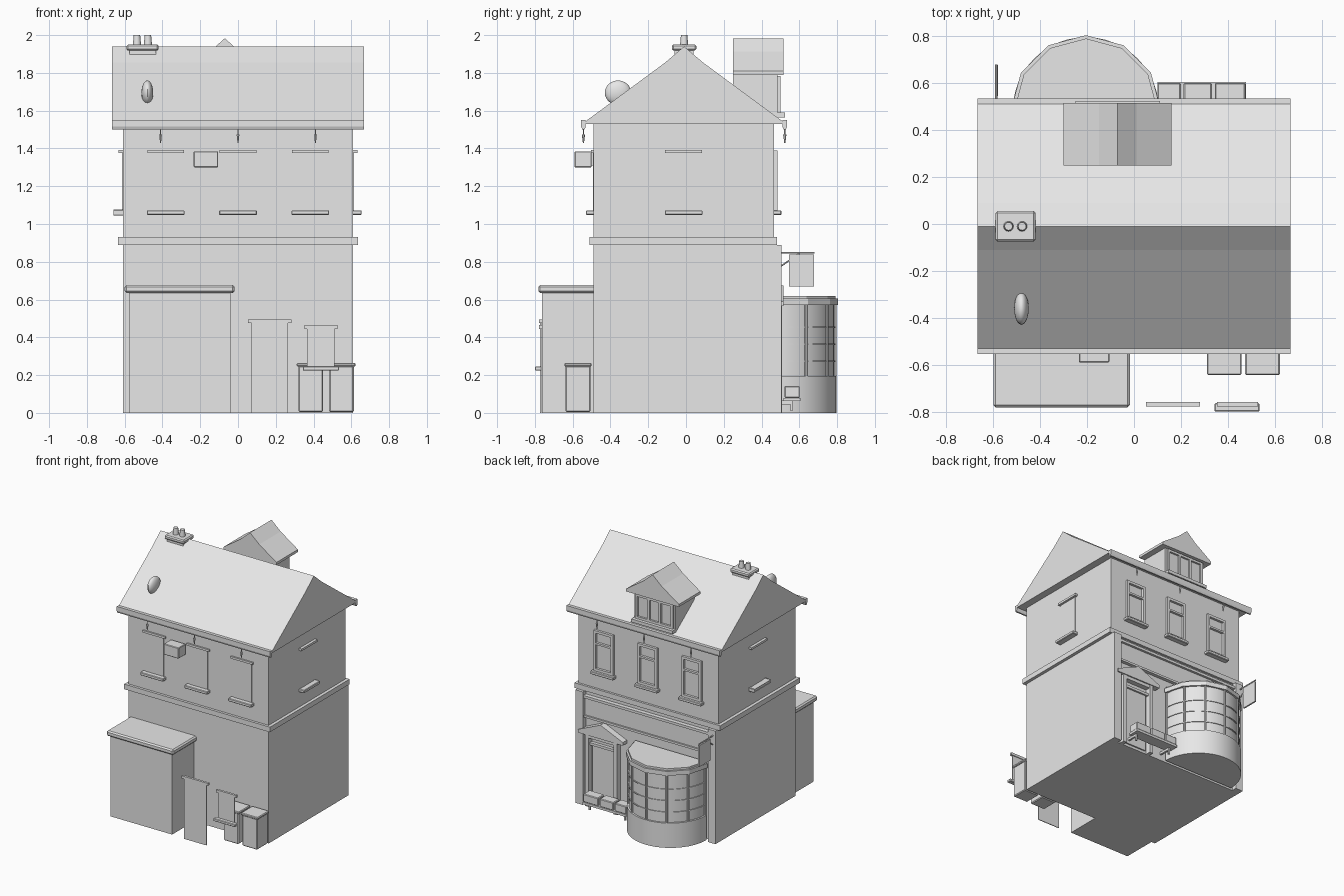
import bpy, bmesh, math
from mathutils import Vector

if "Cube" in bpy.data.objects:
    bpy.data.objects.remove(bpy.data.objects["Cube"])

grey = bpy.data.materials.new("plain_grey")
grey.diffuse_color = (0.8, 0.8, 0.8, 1)
grey.use_nodes = True
grey.node_tree.nodes["Principled BSDF"].inputs["Base Color"].default_value = grey.diffuse_color


def finish(name, bm, smooth=False):
    bmesh.ops.recalc_face_normals(bm, faces=bm.faces)
    me = bpy.data.meshes.new(name)
    bm.to_mesh(me)
    bm.free()
    me.materials.append(grey)
    ob = bpy.data.objects.new(name, me)
    bpy.context.collection.objects.link(ob)
    if smooth:
        bpy.ops.object.select_all(action='DESELECT')
        ob.select_set(True)
        bpy.context.view_layer.objects.active = ob
        bpy.ops.object.shade_smooth_by_angle(angle=math.radians(35))
    return ob


def box(name, x0, x1, y0, y1, z0, z1, bevel=0):
    bm = bmesh.new()
    bmesh.ops.create_cube(bm, size=1)
    for v in bm.verts:
        v.co = ((x0 + x1) / 2 + v.co.x * (x1 - x0),
                (y0 + y1) / 2 + v.co.y * (y1 - y0),
                (z0 + z1) / 2 + v.co.z * (z1 - z0))
    if bevel:
        bmesh.ops.bevel(bm, geom=bm.edges[:], offset=bevel, segments=1, affect='EDGES')
    return finish(name, bm)


def prism(name, pts, axis, a, b, smooth=False):
    """Extrude a closed 2D outline along an axis from a to b."""
    def place(p, t):
        return {'x': (t, p[0], p[1]), 'y': (p[0], t, p[1]), 'z': (p[0], p[1], t)}[axis]
    bm = bmesh.new()
    face = bm.faces.new([bm.verts.new(place(p, a)) for p in pts])
    ext = bmesh.ops.extrude_face_region(bm, geom=[face])
    shift = Vector(place((0, 0), b - a))
    bmesh.ops.translate(bm, vec=shift, verts=[g for g in ext['geom'] if isinstance(g, bmesh.types.BMVert)])
    return finish(name, bm, smooth)


def rod(name, p, q, r1, r2=None, n=10):
    p, q = Vector(p), Vector(q)
    bm = bmesh.new()
    bmesh.ops.create_cone(bm, cap_ends=True, segments=n, radius1=r1,
                          radius2=r1 if r2 is None else r2, depth=(q - p).length)
    rot = (q - p).to_track_quat('Z', 'Y')
    for v in bm.verts:
        v.co = rot @ v.co + (p + q) / 2
    return finish(name, bm, True)


def arc(cx, cy, r, n):
    return [(cx + r * math.cos(math.pi * i / n), cy + r * math.sin(math.pi * i / n)) for i in range(n + 1)]


# Main walls, floor band and corner piers
box("lower_walls", -.61, .61, -.49, .465, 0, .9)
box("upper_walls", -.61, .61, -.49, .465, .92, 1.54)
box("floor_band", -.635, .635, -.51, .482, .89, .93)
for s in (-1, 1):
    box("shop_pier", s * .61, s * .545, .46, .505, 0, .89)

# Main roof with a soft kink near the ridge
prism("main_roof", [(-.55, 1.53), (-.11, 1.855), (-.01, 1.94), (.09, 1.855), (.53, 1.53)], 'x', -.668, .668)

# Gutters with small hanging brackets
for y in (-.543, .523):
    prism("gutter", [(y - .012, 1.55), (y + .012, 1.55), (y + .012, 1.515), (y + .006, 1.5),
                     (y - .006, 1.5), (y - .012, 1.515)], 'x', -.668, .668)
    for x in (-.41, 0, .41):
        rod("gutter_bracket", (x, y, 1.43), (x, y, 1.475), .003, .009, 6)
        rod("bracket_stem", (x, y, 1.475), (x, y, 1.505), .003, n=6)

# Chimney cap with two pots
box("chimney_base", -.575, -.435, -.06, .04, 1.86, 1.92)
box("chimney_cap", -.59, -.42, -.075, .055, 1.918, 1.95, .008)
for x in (-.535, -.477):
    rod("chimney_pot", (x, -.01, 1.945), (x, -.01, 2.0), .022, .017, 12)

# Dish on the front slope
bm = bmesh.new()
bmesh.ops.create_uvsphere(bm, u_segments=20, v_segments=12, radius=1)
for v in bm.verts:
    v.co = (-.48 + .031 * v.co.x, -.36 + .07 * v.co.y, 1.695 + .065 * v.co.z)
finish("roof_dish", bm, True)

# Dormer: walls, roof and three pane window
box("dormer_walls", -.25, .11, .25, .485, 1.56, 1.81)
prism("dormer_roof", [(-.30, 1.79), (-.30, 1.81), (-.15, 1.912), (-.07, 1.983), (.01, 1.912),
                      (.16, 1.81), (.16, 1.79)], 'y', .25, .517)
box("dormer_sill", -.25, .11, .48, .525, 1.565, 1.59)
for x in (-.235, -.13, -.03, .075):
    box("dormer_mullion", x, x + .02, .48, .5, 1.59, 1.78)
for z in (1.59, 1.765):
    box("dormer_rail", -.235, .095, .48, .5, z, z + .018)

# Front windows: lintel, sill and flat pane
for x in (-.383, 0, .383):
    box("front_lintel", x - .097, x + .097, -.502, -.48, 1.375, 1.392)
    box("front_sill", x - .1, x + .1, -.53, -.48, 1.048, 1.072, .004)
    box("front_pane", x - .08, x + .08, -.493, -.48, 1.07, 1.376)

# Side windows
for s in (-1, 1):
    box("side_lintel", s * .6, s * .632, -.11, .085, 1.375, 1.392)
    box("side_sill", s * .6, s * .655, -.112, .088, 1.048, 1.072, .004)
    box("side_pane", s * .6, s * .614, -.09, .065, 1.07, 1.376)

# Back sash windows
for x in (-.383, 0, .383):
    box("back_sill", x - .1, x + .1, .455, .505, 1.048, 1.072, .004)
    for d in (-.085, .065):
        box("sash_side", x + d, x + d + .02, .46, .484, 1.07, 1.39)
    for z, t in ((1.072, .02), (1.28, .015), (1.37, .02)):
        box("sash_rail", x - .085, x + .085, .46, .484, z, z + t)

# Alarm box on the front wall
box("wall_box", -.235, -.105, -.59, -.5, 1.3, 1.385, .004)
box("wall_box_mount", -.2, -.14, -.51, -.48, 1.31, 1.375)

# Front extension
box("extension_walls", -.577, -.04, -.762, -.48, 0, .64)
box("extension_cap", -.6, -.018, -.782, -.48, .635, .677, .01)

# Freestanding back door and small window panels
box("rear_door", .072, .265, -.772, -.766, 0, .48)
box("rear_door_lintel", .052, .282, -.778, -.76, .475, .495)
box("rear_small_pane", .365, .512, -.772, -.766, .24, .45)
box("rear_small_lintel", .353, .528, -.778, -.76, .445, .465)
box("rear_small_sill", .343, .535, -.8, -.764, .224, .246, .004)

# Two bins
for x in (.385, .548):
    box("bin_body", x - .065, x + .065, -.638, -.505, .005, .25, .006)
    box("bin_lid", x - .074, x + .074, -.644, -.5, .245, .264, .005)

# Round bay window
cx, cy = -.205, .485
prism("bay_base", arc(cx, cy, .312, 24), 'z', 0, .195, True)
prism("bay_glass", arc(cx, cy, .298, 24), 'z', .19, .58, True)
prism("bay_cap", arc(cx, cy, .32, 6), 'z', .57, .605)
prism("bay_cap_top", arc(cx, cy, .306, 6), 'z', .6, .62)
for i in range(7):
    a = math.pi * i / 6
    x, y = cx + .302 * math.cos(a), cy + .302 * math.sin(a)
    rod("bay_mullion", (x, y, .15), (x, y, .575), .009, n=8)
outer, inner = arc(cx, cy, .304, 24), arc(cx, cy, .29, 24)
for z in (.27, .36, .45):
    prism("bay_bar", outer + inner[::-1], 'z', z, z + .008, True)

# Shop fascia on the back
box("fascia_board", -.55, .55, .46, .48, .7, .84)
box("fascia_top", -.55, .55, .46, .498, .84, .86)
box("fascia_bottom", -.55, .55, .46, .492, .685, .702)

# Shop door with frame and pediment
for x in (.245, .495):
    box("door_jamb", x, x + .03, .46, .508, 0, .57)
box("door_head", .245, .525, .46, .505, .54, .575)
box("shop_door", .29, .48, .46, .476, .02, .49)
box("door_transom", .275, .495, .46, .49, .48, .5)
prism("door_pediment", [(.19, .565), (.19, .59), (.385, .675), (.58, .59), (.58, .565)], 'y', .46, .515)

# Planter trough
box("planter_shelf", .1, .478, .515, .605, .062, .08)
for x0, x1 in ((.1, .2), (.212, .332), (.345, .475)):
    box("planter", x0, x1, .522, .602, .08, .143, .005)
for x in (.13, .44):
    box("planter_leg", x, x + .015, .553, .565, .01, .065)
    box("planter_arm", x, x + .015, .46, .565, .045, .065)

# Hanging sign on its bracket
rod("sign_rod", (-.587, .49, .848), (-.587, .68, .848), .005)
rod("sign_stay", (-.587, .5, .775), (-.587, .6, .845), .004)
box("hanging_sign", -.593, -.581, .545, .678, .67, .838)
